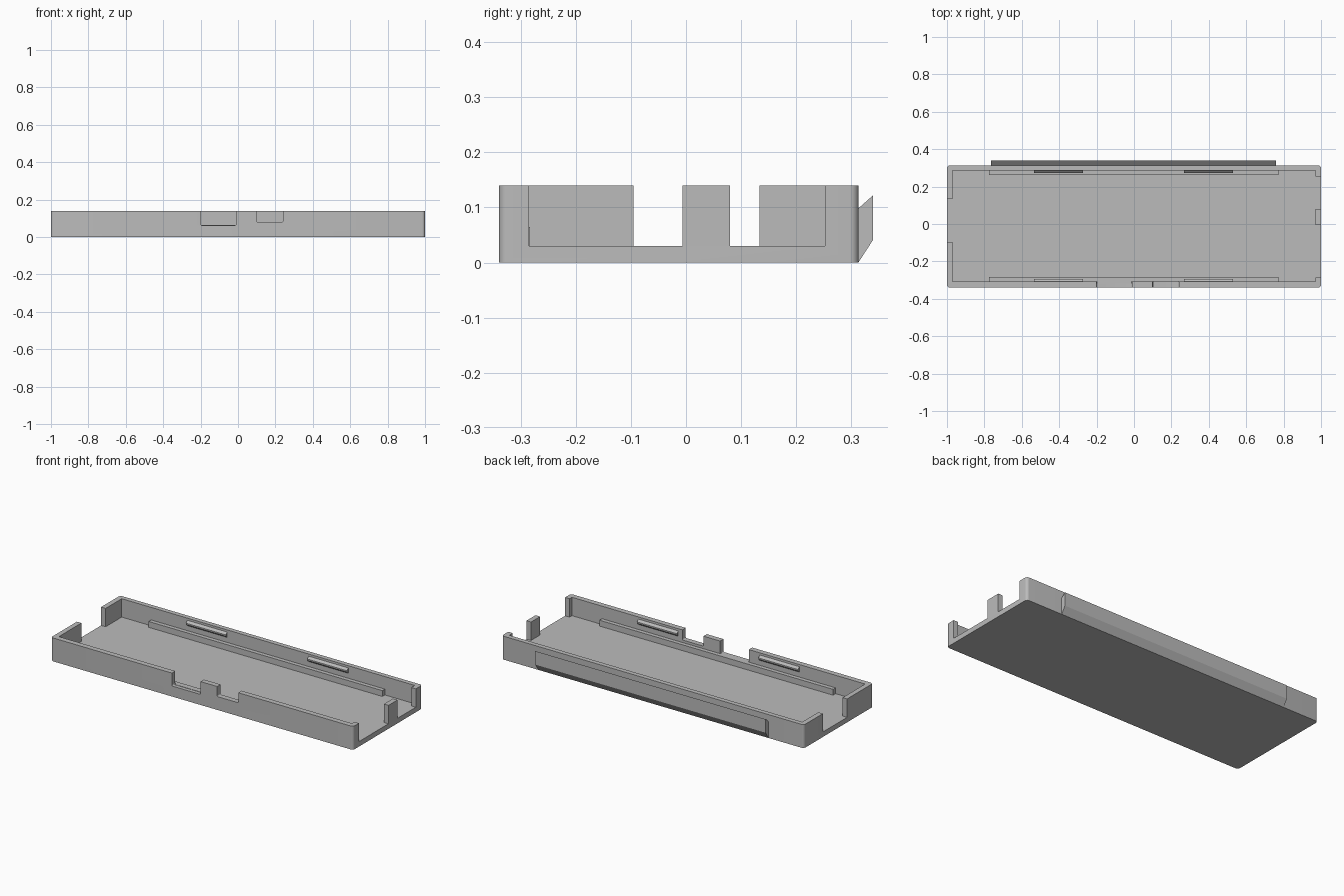
import bpy, bmesh

old = bpy.data.objects.get("Cube")
if old:
    bpy.data.objects.remove(old)

GREY = 0.5
grey = bpy.data.materials.new("plain grey")
grey.use_nodes = True
grey.diffuse_color = (GREY, GREY, GREY, 1)
grey.node_tree.nodes["Principled BSDF"].inputs["Base Color"].default_value = (GREY, GREY, GREY, 1)


def add_object(name, bm):
    bmesh.ops.recalc_face_normals(bm, faces=bm.faces)
    mesh = bpy.data.meshes.new(name)
    bm.to_mesh(mesh)
    bm.free()
    mesh.materials.append(grey)
    obj = bpy.data.objects.new(name, mesh)
    bpy.context.collection.objects.link(obj)
    return obj


def box(name, x, y, z, round_axis=None, radius=0.0):
    """Box between coordinate pairs, with the edges along one axis rounded."""
    bm = bmesh.new()
    bmesh.ops.create_cube(bm, size=1)
    for v in bm.verts:
        v.co = [pair[c > 0] for pair, c in zip((x, y, z), v.co)]
    if round_axis is not None:
        edges = [e for e in bm.edges
                 if abs((e.verts[0].co - e.verts[1].co).normalized()[round_axis]) > 0.9]
        bmesh.ops.bevel(bm, geom=edges, offset=radius, segments=5,
                        profile=0.5, affect='EDGES')
    return add_object(name, bm)


def bar(name, x, profile):
    """Prism along x from a (y, z) cross-section."""
    bm = bmesh.new()
    face = bm.faces.new([bm.verts.new((x[0], y, z)) for y, z in profile])
    moved = bmesh.ops.extrude_face_region(bm, geom=[face])["geom"]
    verts = [g for g in moved if isinstance(g, bmesh.types.BMVert)]
    bmesh.ops.translate(bm, verts=verts, vec=(x[1] - x[0], 0, 0))
    return add_object(name, bm)


FRONT, BACK, TOP, FLOOR, WALL = -0.34, 0.314, 0.14, 0.03, 0.028
ABOVE = TOP + 0.1

# Tray body with rounded upright corners
tray = box("tray", (-1, 1), (FRONT, BACK), (0, TOP), 2, 0.016)

# Cavity, end openings and front notches
cutters = [
    box("cavity_cutter", (-0.97, 0.97), (FRONT + WALL + 0.004, BACK - WALL), (FLOOR, ABOVE)),
    box("left_side_opening_cutter", (0.9, 1.1), (-0.285, -0.006), (FLOOR, ABOVE)),
    box("left_side_small_opening_cutter", (0.9, 1.1), (0.08, 0.253), (FLOOR, ABOVE)),
    box("right_side_opening_cutter", (-1.1, -0.9), (-0.095, 0.134), (FLOOR, ABOVE)),
    box("wide_notch_cutter", (-0.2, -0.01), (-0.4, -0.3), (0.063, ABOVE), 1, 0.007),
    box("narrow_notch_cutter", (0.1, 0.24), (-0.4, -0.3), (0.08, ABOVE), 1, 0.007),
]
bpy.context.view_layer.objects.active = tray
tray.select_set(True)
for cutter in cutters:
    mod = tray.modifiers.new(cutter.name, 'BOOLEAN')
    mod.operation = 'DIFFERENCE'
    mod.solver = 'EXACT'
    mod.object = cutter
    bpy.ops.object.modifier_apply(modifier=mod.name)
    bpy.data.objects.remove(cutter)
bpy.ops.object.shade_smooth_by_angle()

# Ledges and snap ridges inside both long walls
for side, wall_y, inward in (("front", FRONT + WALL + 0.004, 1), ("back", BACK - WALL, -1)):
    def y(depth):
        return wall_y + inward * depth
    ledge_y = sorted((y(-0.01), y(0.024)))
    box(side + "_ledge", (-0.775, 0.772), ledge_y, (FLOOR - 0.01, 0.065))
    for end, x in (("right", (-0.535, -0.272)), ("left", (0.267, 0.53))):
        bar(f"{side}_{end}_snap_ridge", x,
            [(y(-0.005), 0.13), (y(0), 0.127), (y(0.013), 0.115),
             (y(0.013), 0.107), (y(0), 0.095), (y(-0.005), 0.095)])

# Hooked lip along the outside of the back wall
bar("back_lip", (-0.765, 0.76),
    [(BACK - 0.005, 0.001), (BACK, 0.001), (0.34, 0.041),
     (0.34, 0.122), (BACK, 0.099), (BACK - 0.005, 0.099)])
